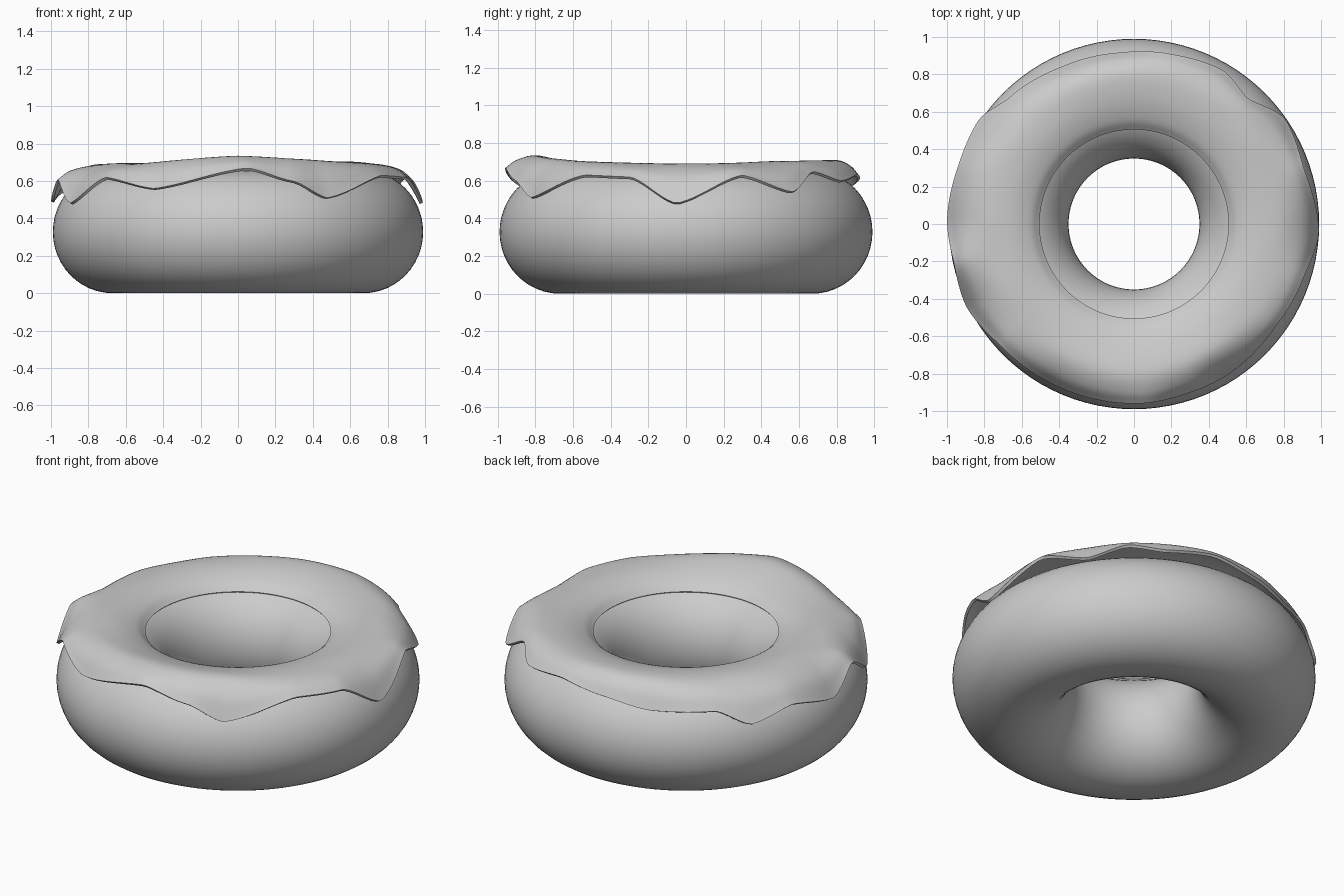
import bpy, bmesh, math
from mathutils import Vector

if "Cube" in bpy.data.objects:
    bpy.data.objects.remove(bpy.data.objects["Cube"])

grey = bpy.data.materials.new("plain grey")
grey.diffuse_color = (0.6, 0.6, 0.6, 1)
grey.use_nodes = True
grey.node_tree.nodes["Principled BSDF"].inputs["Base Color"].default_value = grey.diffuse_color

# Dough ring: slightly stretched torus
bpy.ops.mesh.primitive_torus_add(major_radius=0.67, minor_radius=0.32,
                                 major_segments=96, minor_segments=48,
                                 location=(0, 0, 0.328))
dough = bpy.context.object
dough.name = "dough_ring"
dough.scale.z = 1.025
dough.data.materials.append(grey)
bpy.ops.object.shade_smooth()

# Icing rim: angle in degrees, rim radius, rim height
RIM = [(-168, .985, .61), (-154, 1.0, .48), (-137, .965, .62), (-118, .96, .56),
       (-87, .96, .67), (-72, .95, .60), (-60, .95, .51), (-35, .935, .63),
       (-18, .95, .62), (-3, .99, .48), (18, .955, .63), (35, .985, .54),
       (48, .905, .65), (60, .95, .60), (78, .93, .635), (95, .92, .60),
       (113, .925, .56), (135, .95, .57), (146, 1.0, .49), (161, .99, .55),
       (179, 1.0, .49)]
# Icing crest: angle, height at radius 0.8
CREST = [(-180, .68), (-135, .69), (-90, .735), (-45, .70), (0, .68),
         (50, .705), (90, .71), (135, .69)]


def around(table, deg):
    """Smooth cyclic interpolation of a table by angle."""
    n = len(table)
    for i in range(n):
        a, b = table[i], table[(i + 1) % n]
        span = (b[0] - a[0]) % 360
        off = (deg - a[0]) % 360
        if off <= span:
            t = off / span
            t = 0.5 * t + 0.5 * t * t * (3 - 2 * t)
            return [p + (q - p) * t for p, q in zip(a[1:], b[1:])]


def spline(pts, steps):
    """Catmull-Rom curve through points."""
    p = [2 * pts[0] - pts[1]] + pts + [2 * pts[-1] - pts[-2]]
    out = []
    for i in range(1, len(p) - 2):
        a, b, c, d = p[i - 1:i + 3]
        for k in range(steps):
            t = k / steps
            out.append(0.5 * (2 * b + (c - a) * t + (2 * a - 5 * b + 4 * c - d) * t * t
                              + (3 * b - a - 3 * c + d) * t ** 3))
    return out + [pts[-1]]


# Icing sheet: radial profiles swept around the ring
N = 192
bm = bmesh.new()
rings = []
for i in range(N):
    deg = -180 + 360 * i / N
    ang = math.radians(deg)
    r, z = around(RIM, deg)
    top, = around(CREST, deg)
    profile = [Vector(v) for v in (
        (.505, .618), (.56, .660), (.67, .692 + .3 * (top - .69)), (.80, top),
        (.80 + .62 * (r - .80), top - .36 * (top - z)), (r, z))]
    rings.append([bm.verts.new((q.x * math.cos(ang), q.x * math.sin(ang), q.y))
                  for q in spline(profile, 5)])
for i in range(N):
    a, b = rings[i], rings[(i + 1) % N]
    for j in range(len(a) - 1):
        bm.faces.new((a[j], a[j + 1], b[j + 1], b[j]))
bmesh.ops.recalc_face_normals(bm, faces=bm.faces)
if sum(f.normal.z for f in bm.faces) < 0:
    bmesh.ops.reverse_faces(bm, faces=bm.faces)
mesh = bpy.data.meshes.new("icing")
bm.to_mesh(mesh)
bm.free()
mesh.materials.append(grey)
icing = bpy.data.objects.new("icing", mesh)
bpy.context.collection.objects.link(icing)
solid = icing.modifiers.new("thickness", 'SOLIDIFY')
solid.thickness = 0.016
solid.offset = -1
bpy.ops.object.select_all(action='DESELECT')
icing.select_set(True)
bpy.context.view_layer.objects.active = icing
bpy.ops.object.modifier_apply(modifier="thickness")
bpy.ops.object.shade_smooth_by_angle(angle=math.radians(50))
